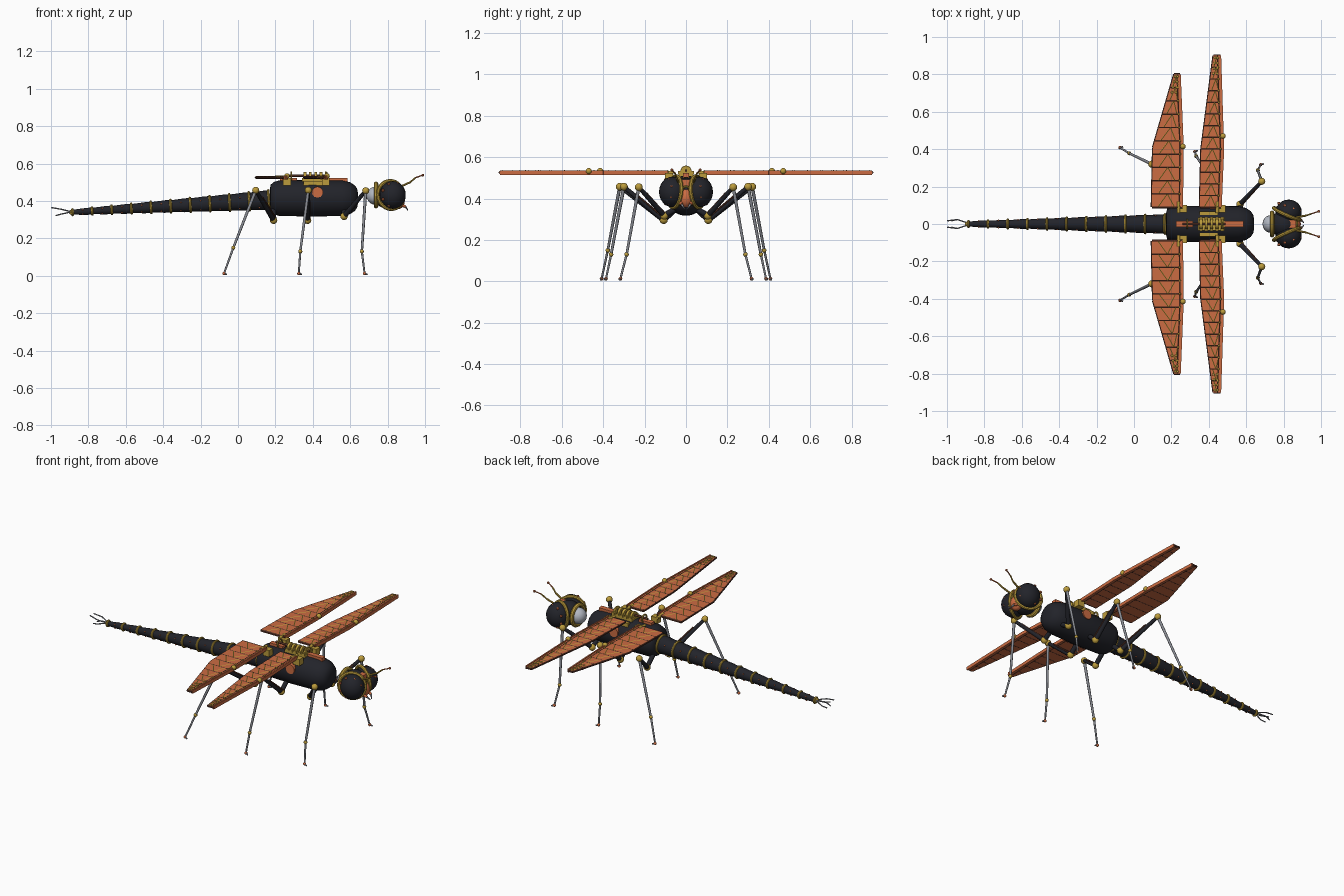
import bpy, bmesh, math
from mathutils import Vector

if "Cube" in bpy.data.objects:
    bpy.data.objects.remove(bpy.data.objects["Cube"])


def material(name, rgb):
    m = bpy.data.materials.new(name)
    m.diffuse_color = (*rgb, 1)
    m.use_nodes = True
    m.node_tree.nodes["Principled BSDF"].inputs["Base Color"].default_value = m.diffuse_color
    return m


BLACK = material("charcoal", (0.016, 0.017, 0.023))
GOLD = material("brass", (0.50, 0.33, 0.045))
COPPER = material("copper", (0.60, 0.15, 0.055))
RUST = material("dark copper", (0.11, 0.037, 0.022))
STEEL = material("steel", (0.24, 0.25, 0.28))
PALE = material("pale steel", (0.45, 0.48, 0.54))


def finish(name, mat, smooth=True):
    o = bpy.context.object
    o.name = name
    o.data.materials.append(mat)
    if smooth:
        bpy.ops.object.shade_smooth_by_angle(angle=math.radians(40))
    return o


def ball(name, p, r, mat, scale=(1, 1, 1), seg=16):
    bpy.ops.mesh.primitive_uv_sphere_add(segments=seg, ring_count=seg // 2, radius=r, location=p)
    bpy.context.object.scale = scale
    return finish(name, mat)


def box(name, p, size, mat):
    bpy.ops.mesh.primitive_cube_add(size=1, location=p)
    bpy.context.object.scale = size
    return finish(name, mat, False)


def rod(name, a, b, r1, mat, r2=None, seg=10):
    a, b = Vector(a), Vector(b)
    d = b - a
    bpy.ops.mesh.primitive_cone_add(vertices=seg, radius1=r1, radius2=r1 if r2 is None else r2,
                                    depth=d.length, location=(a + b) / 2,
                                    rotation=d.to_track_quat('Z', 'Y').to_euler())
    return finish(name, mat)


def ring(name, p, axis, R, r, mat):
    bpy.ops.mesh.primitive_torus_add(major_segments=28, minor_segments=8, major_radius=R, minor_radius=r,
                                     location=p, rotation=Vector(axis).to_track_quat('Z', 'Y').to_euler())
    return finish(name, mat)


def add_mesh(name, bm):
    bmesh.ops.recalc_face_normals(bm, faces=bm.faces)
    me = bpy.data.meshes.new(name)
    bm.to_mesh(me)
    bm.free()
    o = bpy.data.objects.new(name, me)
    bpy.context.collection.objects.link(o)
    bpy.ops.object.select_all(action='DESELECT')
    bpy.context.view_layer.objects.active = o
    o.select_set(True)


def lathe_x(name, profile, mat, seg=28):
    """Closed body of revolution along x; profile rows are (x, z centre, radius)."""
    bm = bmesh.new()
    loops = [[bm.verts.new((x, r * math.cos(t), z + r * math.sin(t)))
              for t in (2 * math.pi * i / seg for i in range(seg))] for x, z, r in profile]
    for a, b in zip(loops, loops[1:]):
        for i in range(seg):
            j = (i + 1) % seg
            bm.faces.new((a[i], a[j], b[j], b[i]))
    bm.faces.new(loops[0])
    bm.faces.new(loops[-1])
    add_mesh(name, bm)
    return finish(name, mat)


# Thorax
lathe_x("thorax", [(0.17, 0.415, 0.05), (0.175, 0.415, 0.072), (0.19, 0.415, 0.086), (0.22, 0.415, 0.095),
                   (0.40, 0.415, 0.098), (0.56, 0.415, 0.095), (0.60, 0.415, 0.085), (0.625, 0.415, 0.068),
                   (0.637, 0.415, 0.05), (0.642, 0.415, 0.025)], BLACK)

# Abdomen: tapering segments with a brass ring and rivets at every joint
N = 10
for i in range(N + 1):
    t = i / N
    x, z, r = 0.165 - 1.05 * t, 0.405 - 0.065 * t, 0.052 - 0.037 * t
    ring("abdomen_ring", (x, 0, z), (1, 0, 0.06), r, 0.0068, GOLD)
    if i < N:
        x2, z2, r2 = x - 0.105, z - 0.0065, r - 0.0037
        lathe_x("abdomen_segment", [(x, z, r), (x - 0.03, z - 0.002, r), (x2, z2, r2 - 0.002)], BLACK, 20)
        for a in (0.5, 2.64, 4.0, 5.4):
            ball("abdomen_rivet", (x - 0.05, r * 0.97 * math.cos(a), z - 0.003 + r * 0.97 * math.sin(a)),
                 0.0045, COPPER, seg=8)

# Tail claspers: two bent prongs opening sideways and up or down
ball("tail_tip", (-0.89, 0, 0.34), 0.014, GOLD)
for s in (-1, 1):
    for end_x, end_z in ((-0.998, 0.365), (-0.975, 0.322)):
        pts = [(-0.89, s * 0.006, 0.342), (-0.945, s * 0.024, 0.342 + (end_z - 0.342) * 0.6), (end_x, s * 0.017, end_z)]
        for a, b in zip(pts, pts[1:]):
            rod("tail_clasper", a, b, 0.0034, STEEL, seg=8)

# Neck and head
ball("neck_ball", (0.735, 0, 0.428), 0.048, PALE, seg=20)
ring("neck_collar", (0.738, 0, 0.432), (1, 0, 0), 0.060, 0.012, GOLD)
ball("head", (0.80, 0, 0.43), 0.072, BLACK, seg=20)
box("brow_plate", (0.84, 0, 0.476), (0.05, 0.045, 0.03), COPPER)
ball("face_plate", (0.858, 0, 0.402), 0.046, COPPER, (0.75, 0.85, 1), 12)
ring("face_ring", (0.872, 0, 0.440), (1, 0, 0), 0.018, 0.005, GOLD)

for s in (-1, 1):
    # Compound eye with an angled brass bezel and copper studs
    ball("eye", (0.827, s * 0.064, 0.432), 0.070, BLACK, (1, 0.95, 1.06), 24)
    ring("eye_bezel", (0.817, s * 0.054, 0.432), (0.45, s, 0.1), 0.076, 0.010, GOLD)
    for a in range(8):
        t = a * math.pi / 4 + 0.4
        ball("eye_stud", (0.83 + 0.060 * math.cos(t), s * (0.09 - 0.022 * math.cos(t)), 0.433 + 0.062 * math.sin(t)),
             0.0085, COPPER, seg=8)
    # Antenna and mandible
    pts = [(0.865, s * 0.035, 0.475), (0.92, s * 0.045, 0.50), (0.95, s * 0.055, 0.525), (0.988, s * 0.068, 0.538)]
    for k, (a, b) in enumerate(zip(pts, pts[1:])):
        rod("antenna", a, b, 0.0055 - 0.001 * k, (GOLD, GOLD, COPPER)[k], seg=8)
    ball("antenna_base", pts[0], 0.012, GOLD)
    ball("antenna_tip", pts[-1], 0.0075, COPPER, seg=8)
    rod("mandible", (0.86, s * 0.03, 0.385), (0.895, s * 0.02, 0.37), 0.010, COPPER, 0.007)
    rod("mandible_tip", (0.895, s * 0.02, 0.37), (0.908, s * 0.006, 0.35), 0.006, STEEL, 0.002)

# Legs: hip, knee, ankle, foot
LEGS = {"hind": [(0.19, 0.108, 0.297), (0.095, 0.32, 0.457), (-0.025, 0.378, 0.15), (-0.075, 0.408, 0.012)],
        "middle": [(0.372, 0.108, 0.297), (0.376, 0.30, 0.457), (0.333, 0.362, 0.13), (0.325, 0.387, 0.012)],
        "front": [(0.567, 0.105, 0.318), (0.683, 0.228, 0.455), (0.662, 0.287, 0.13), (0.677, 0.317, 0.012)]}
for leg, pts in LEGS.items():
    for s in (-1, 1):
        hip, knee, ankle, foot = [Vector((x, s * y, z)) for x, y, z in pts]
        rod(leg + "_coxa", (hip.x, s * 0.05, 0.35), hip, 0.014, BLACK)
        rod(leg + "_femur", hip, knee, 0.014, BLACK, 0.010)
        rod(leg + "_femur_piston", hip + Vector((0.012, 0, 0.012)), hip.lerp(knee, 0.7) + Vector((0.006, 0, 0.012)),
            0.005, RUST, seg=8)
        rod(leg + "_tibia", knee, ankle, 0.0085, STEEL, 0.0065)
        rod(leg + "_tarsus", ankle, foot, 0.006, STEEL, 0.005)
        ball(leg + "_hip_joint", hip, 0.020, GOLD)
        ball(leg + "_knee_joint", knee, 0.019, GOLD)
        ball(leg + "_ankle_joint", ankle, 0.011, GOLD, seg=12)
        ball(leg + "_foot", foot, 0.009, COPPER, seg=12)
        rod(leg + "_toe", foot, foot + Vector((0.016, s * 0.005, -0.005)), 0.006, STEEL, 0.004, 8)


# Wings: rows of (y, trailing x, leading x)
def edges_at(rows, y):
    for (y0, t0, l0), (y1, t1, l1) in zip(rows, rows[1:]):
        if y <= y1 + 1e-6:
            f = (y - y0) / (y1 - y0)
            return t0 + f * (t1 - t0), l0 + f * (l1 - l0)


def wing(name, rows, s, ribs, ball_y):
    z = 0.525
    outline = [(t, s * y) for y, t, l in rows] + [(l, s * y) for y, t, l in reversed(rows)]
    bm = bmesh.new()
    f = bm.faces.new([bm.verts.new((x, y, z - 0.006)) for x, y in outline])
    ext = bmesh.ops.extrude_face_region(bm, geom=[f])["geom"]
    bmesh.ops.translate(bm, vec=(0, 0, 0.012), verts=[v for v in ext if isinstance(v, bmesh.types.BMVert)])
    add_mesh(name + "_membrane", bm)
    finish(name + "_membrane", COPPER, False)
    # Dark frame on the trailing edge, tip and root; flat copper bar on the leading edge
    for k, (a, b) in enumerate(zip(outline, outline[1:] + outline[:1])):
        if k in (3, 4):
            mid, d = ((a[0] + b[0]) / 2, (a[1] + b[1]) / 2, z), Vector((b[0] - a[0], b[1] - a[1], 0))
            bar = box(name + "_leading_bar", mid, (0.008, d.length, 0.020), COPPER)
            bar.rotation_euler.z = math.atan2(d.y, d.x) - math.pi / 2
        else:
            rod(name + "_frame", (*a, z), (*b, z), 0.006, RUST, seg=8)
    # Cross ribs, diagonal veins and the spar behind the leading edge
    y0, y1 = rows[0][0], rows[-1][0]
    ys = [y0 + (y1 - y0) * i / ribs for i in range(ribs + 1)]
    for i, y in enumerate(ys[:-1]):
        t, l = edges_at(rows, y)
        t2, l2 = edges_at(rows, ys[i + 1])
        rod(name + "_rib", (t, s * y, z), (l - 0.012, s * y, z), 0.0082, RUST, seg=6)
        rod(name + "_spar", (l - 0.016, s * y, z), (l2 - 0.016, s * ys[i + 1], z), 0.0082, RUST, seg=6)
        for p, q in ((0.2, 0.5), (0.75, 0.5)):
            rod(name + "_vein", (t + (l - t) * p, s * y, z + 0.004), (t2 + (l2 - t2) * q, s * ys[i + 1], z + 0.004),
                0.0036, GOLD, seg=6)
        ball(name + "_rivet", (l - 0.016, s * y, z + 0.006), 0.0065, GOLD, seg=8)
    # Tip studs, edge weight and root hinge
    for k in range(4):
        t, l = edges_at(rows, y1 - 0.012 - 0.028 * k)
        for f in (0.25, 0.6):
            ball(name + "_tip_stud", (t + (l - t) * f, s * (y1 - 0.012 - 0.028 * k), z + 0.004), 0.008, GOLD, seg=8)
    ball(name + "_edge_weight", (edges_at(rows, ball_y)[1], s * ball_y, z + 0.008), 0.015, GOLD, seg=12)
    box(name + "_root_hinge", (rows[0][2] + 0.004, s * 0.082, 0.503), (0.042, 0.04, 0.04), GOLD)
    rod(name + "_root_pin", (rows[0][2] - 0.02, s * 0.06, 0.524), (rows[0][2] - 0.02, s * 0.12, 0.527), 0.009, GOLD)


FORE = [(0.09, 0.352, 0.465), (0.40, 0.360, 0.478), (0.90, 0.425, 0.462)]
HIND = [(0.09, 0.095, 0.258), (0.41, 0.102, 0.262), (0.80, 0.215, 0.246)]
for s in (-1, 1):
    wing("forewing", FORE, s, 13, 0.47)
    wing("hindwing", HIND, s, 10, 0.415)
    # Side gear on the thorax
    rod("side_gear", (0.425, s * 0.08, 0.447), (0.425, s * 0.102, 0.447), 0.030, COPPER, seg=10)
    box("side_bracket", (0.40, s * 0.058, 0.495), (0.10, 0.02, 0.025), GOLD)

# Drive machinery along the back
box("front_back_plate", (0.535, 0, 0.512), (0.10, 0.03, 0.024), COPPER)
box("rear_back_plate", (0.27, 0, 0.512), (0.09, 0.03, 0.024), COPPER)
box("gear_bed", (0.413, 0, 0.512), (0.14, 0.07, 0.022), GOLD)
for k in range(5):
    x = 0.358 + 0.0285 * k
    rod("drive_gear", (x - 0.007, 0, 0.527), (x + 0.007, 0, 0.527), 0.028, GOLD, seg=12)
    for s in (-1, 1):
        box("gear_tooth_block", (x, s * 0.03, 0.525), (0.017, 0.016, 0.016), GOLD)
rod("drive_shaft", (0.26, 0, 0.535), (0.49, 0, 0.535), 0.006, RUST)
for x in (0.285, 0.47):
    ring("shaft_ring", (x, 0, 0.532), (1, 0, 0), 0.022, 0.005, GOLD)
